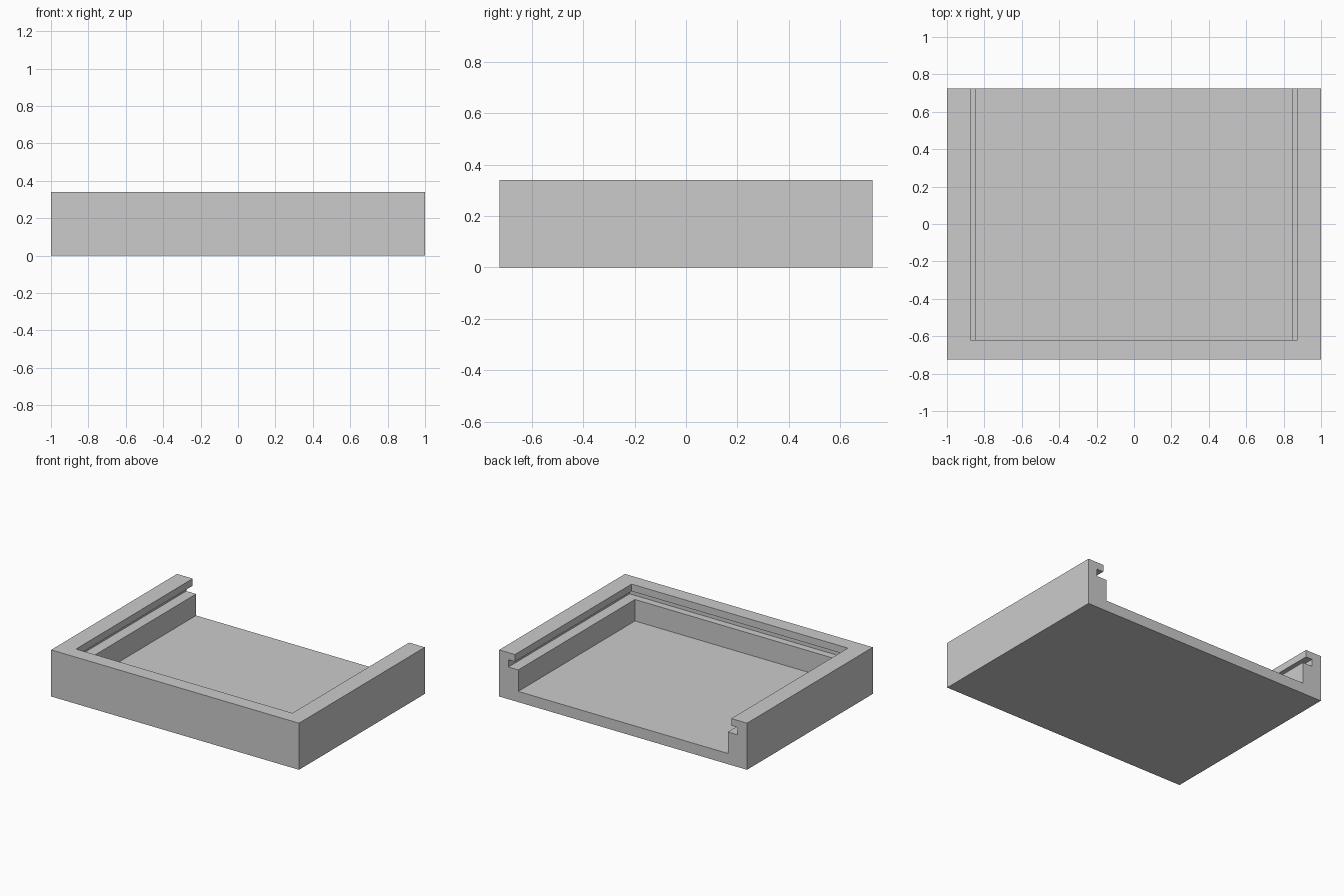
import bpy

cube = bpy.data.objects.get("Cube")
if cube:
    bpy.data.objects.remove(cube, do_unlink=True)

# Overall size and wall layout
HALF_X, HALF_Y, HEIGHT = 1.0, 0.725, 0.34
FLOOR, LEDGE, LIP = 0.078, 0.235, 0.288
FRONT_WALL = -0.62
GROOVE_DEPTH = 0.052
OPENING_X, POCKET_X = 0.873, 0.846
PAST = 0.2

grey = bpy.data.materials.new("plain grey")
grey.use_nodes = True
colour = (0.6, 0.6, 0.6, 1)
grey.diffuse_color = colour
for node in grey.node_tree.nodes:
    if node.type == "BSDF_PRINCIPLED":
        node.inputs["Base Color"].default_value = colour


def box(name, half_x, y0, y1, z0, z1):
    """Box centred on x, spanning the given y and z ranges."""
    bpy.ops.mesh.primitive_cube_add(size=1, location=(0, (y0 + y1) / 2, (z0 + z1) / 2))
    obj = bpy.context.object
    obj.name = name
    obj.scale = (2 * half_x, y1 - y0, z1 - z0)
    bpy.ops.object.transform_apply(location=True, rotation=False, scale=True)
    obj.data.materials.append(grey)
    return obj


def carve(target, cutter):
    """Subtract the cutter from the target and discard it."""
    cutter.hide_render = True
    cut = target.modifiers.new(cutter.name, "BOOLEAN")
    cut.operation = "DIFFERENCE"
    cut.solver = "EXACT"
    cut.object = cutter
    bpy.ops.object.select_all(action="DESELECT")
    target.select_set(True)
    bpy.context.view_layer.objects.active = target
    bpy.ops.object.modifier_apply(modifier=cut.name)
    bpy.data.objects.remove(cutter, do_unlink=True)


# Solid tray body
tray = box("sliding_lid_tray", HALF_X, -HALF_Y, HALF_Y, 0, HEIGHT)

# Main pocket, open at the back
carve(tray, box("pocket_cutter", POCKET_X, FRONT_WALL, HALF_Y + PAST, FLOOR, HEIGHT + PAST))

# Wider opening between the lips
carve(tray, box("opening_cutter", OPENING_X, FRONT_WALL, HALF_Y + PAST, LEDGE, HEIGHT + PAST))

# Lid groove running under the lip on three sides
carve(tray, box("groove_cutter", OPENING_X + GROOVE_DEPTH, FRONT_WALL - GROOVE_DEPTH,
                HALF_Y + PAST, LEDGE, LIP))
